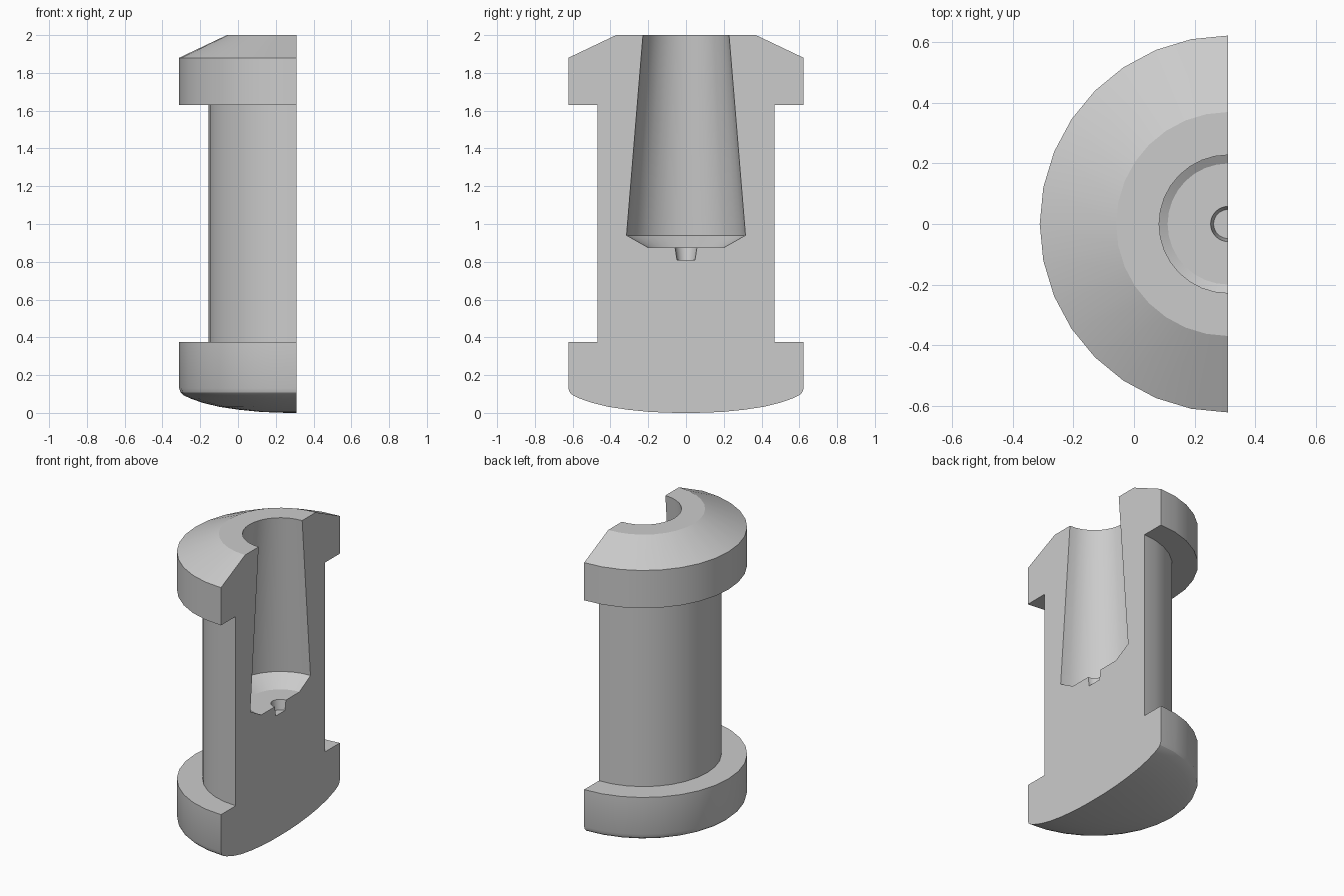
import bpy, bmesh, math

if "Cube" in bpy.data.objects:
    bpy.data.objects.remove(bpy.data.objects["Cube"])

AXIS_X = 0.311   # cut plane holds the axis of revolution
STEPS = 16       # sides over the half turn

# Half cross-section (radius, height), from bottom centre round to pin-hole floor
profile = [
    (0, 0), (0.10, 0.001), (0.20, 0.006), (0.31, 0.017), (0.41, 0.032),
    (0.50, 0.054), (0.565, 0.077), (0.60, 0.094), (0.615, 0.108), (0.6225, 0.13),  # domed base
    (0.6225, 0.375), (0.468, 0.375), (0.468, 1.63), (0.6225, 1.63),  # flanges and neck
    (0.6225, 1.88), (0.37, 2.0), (0.228, 2.0),                       # sloped top
    (0.315, 0.94), (0.20, 0.875), (0.058, 0.875),                    # tapered bore
    (0.048, 0.81), (0, 0.81),                                        # small pin hole
]

bm = bmesh.new()
ends = {0: bm.verts.new((AXIS_X, 0, 0)),
        len(profile) - 1: bm.verts.new((AXIS_X, 0, profile[-1][1]))}


def ring_column(step):
    """Profile vertices at one angle, sharing the two points on the axis."""
    a = math.pi * step / STEPS
    return [ends[i] if i in ends else
            bm.verts.new((AXIS_X - r * math.sin(a), r * math.cos(a), z))
            for i, (r, z) in enumerate(profile)]


# Revolved outer and inner walls
cols = [ring_column(s) for s in range(STEPS + 1)]
for a, b in zip(cols, cols[1:]):
    for i in range(len(profile) - 1):
        bm.faces.new(dict.fromkeys((a[i], a[i + 1], b[i + 1], b[i])))

# Flat cut face
bm.faces.new(cols[0] + cols[-1][-2:0:-1])
bmesh.ops.recalc_face_normals(bm, faces=bm.faces)

mesh = bpy.data.meshes.new("halved_spool")
bm.to_mesh(mesh)
bm.free()
spool = bpy.data.objects.new("halved_spool", mesh)
bpy.context.collection.objects.link(spool)

bpy.context.view_layer.objects.active = spool
spool.select_set(True)
bpy.ops.object.shade_smooth_by_angle(angle=math.radians(24))
